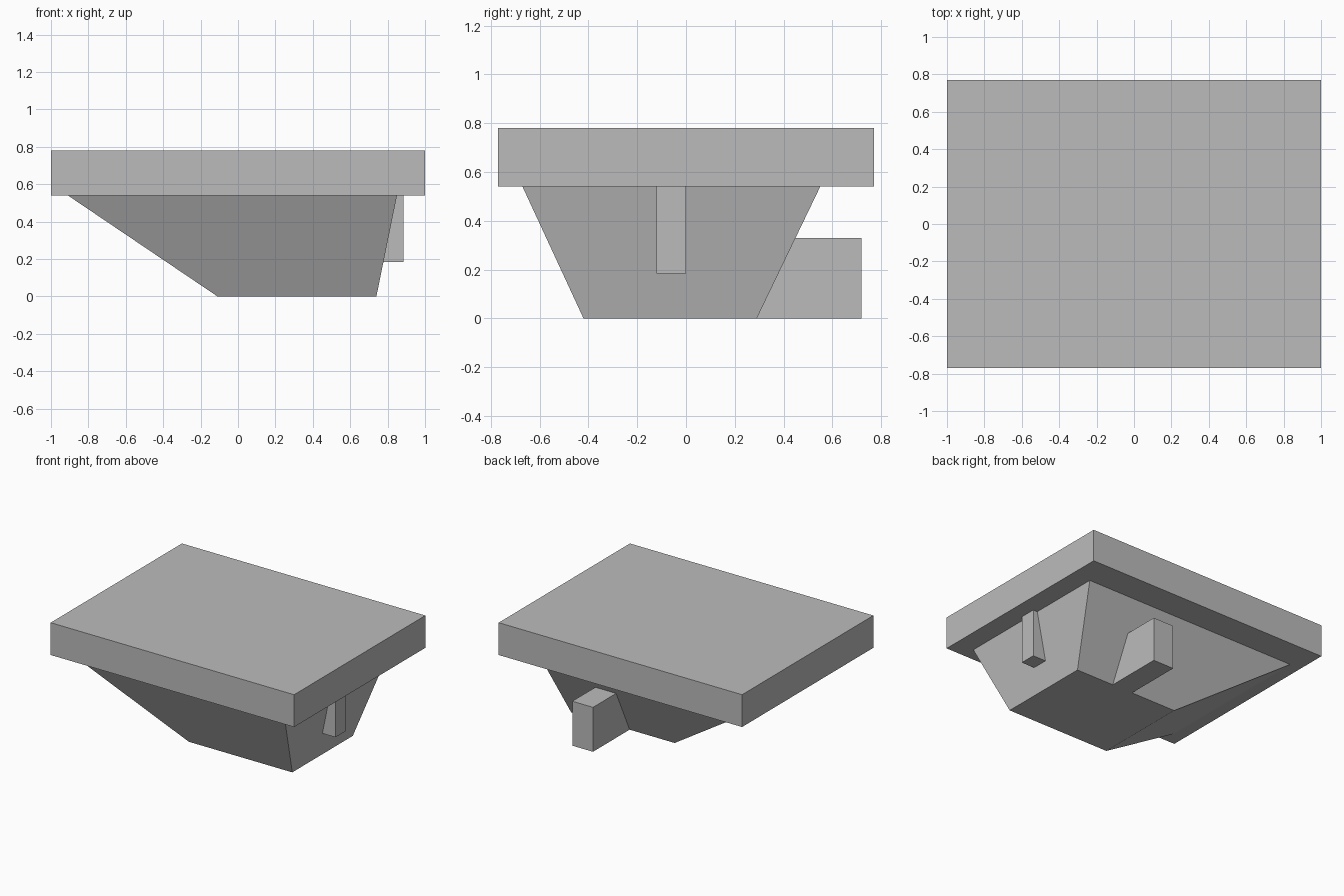
import bpy, bmesh
from mathutils import Vector

cube = bpy.data.objects.get("Cube")
if cube:
    bpy.data.objects.remove(cube, do_unlink=True)

grey = bpy.data.materials.new("plain grey")
grey.use_nodes = True
colour = (0.5, 0.5, 0.5, 1)
grey.diffuse_color = colour
grey.node_tree.nodes["Principled BSDF"].inputs["Base Color"].default_value = colour

SLAB_Z, TOP_Z = 0.54, 0.78


def loft(name, lower, upper):
    """Closed solid between two matching outlines."""
    bm = bmesh.new()
    a = [bm.verts.new(p) for p in lower]
    b = [bm.verts.new(p) for p in upper]
    bm.faces.new(a[::-1])
    bm.faces.new(b)
    for i in range(len(a)):
        j = (i + 1) % len(a)
        bm.faces.new((a[i], a[j], b[j], b[i]))
    bmesh.ops.recalc_face_normals(bm, faces=bm.faces)
    mesh = bpy.data.meshes.new(name)
    bm.to_mesh(mesh)
    bm.free()
    mesh.materials.append(grey)
    obj = bpy.data.objects.new(name, mesh)
    bpy.context.collection.objects.link(obj)
    return obj


def rect(x0, x1, y0, y1, z):
    return [Vector(p) for p in ((x0, y0, z), (x1, y0, z), (x1, y1, z), (x0, y1, z))]


def wall(bottom, top, z):
    """Position of a sloping body wall at height z."""
    return bottom + (top - bottom) * z / SLAB_Z


# Flat slab on top
loft("top_slab", rect(-1, 1, -0.77, 0.77, SLAB_Z), rect(-1, 1, -0.77, 0.77, TOP_Z))

# Tapered body below the slab
loft("tapered_body", rect(-0.11, 0.74, -0.42, 0.29, 0),
     rect(-0.91, 0.85, -0.67, 0.55, SLAB_Z))

# Upright rib on the left-hand wall, flush with its slope
loft("side_rib", rect(wall(0.74, 0.85, 0.185), 0.885, -0.12, 0, 0.185),
     rect(0.85, 0.885, -0.12, 0, SLAB_Z))

# Block standing out from the back wall, flush with its slope
loft("back_block", rect(0.26, 0.43, 0.29, 0.72, 0),
     rect(0.26, 0.43, wall(0.29, 0.55, 0.33), 0.72, 0.33))
